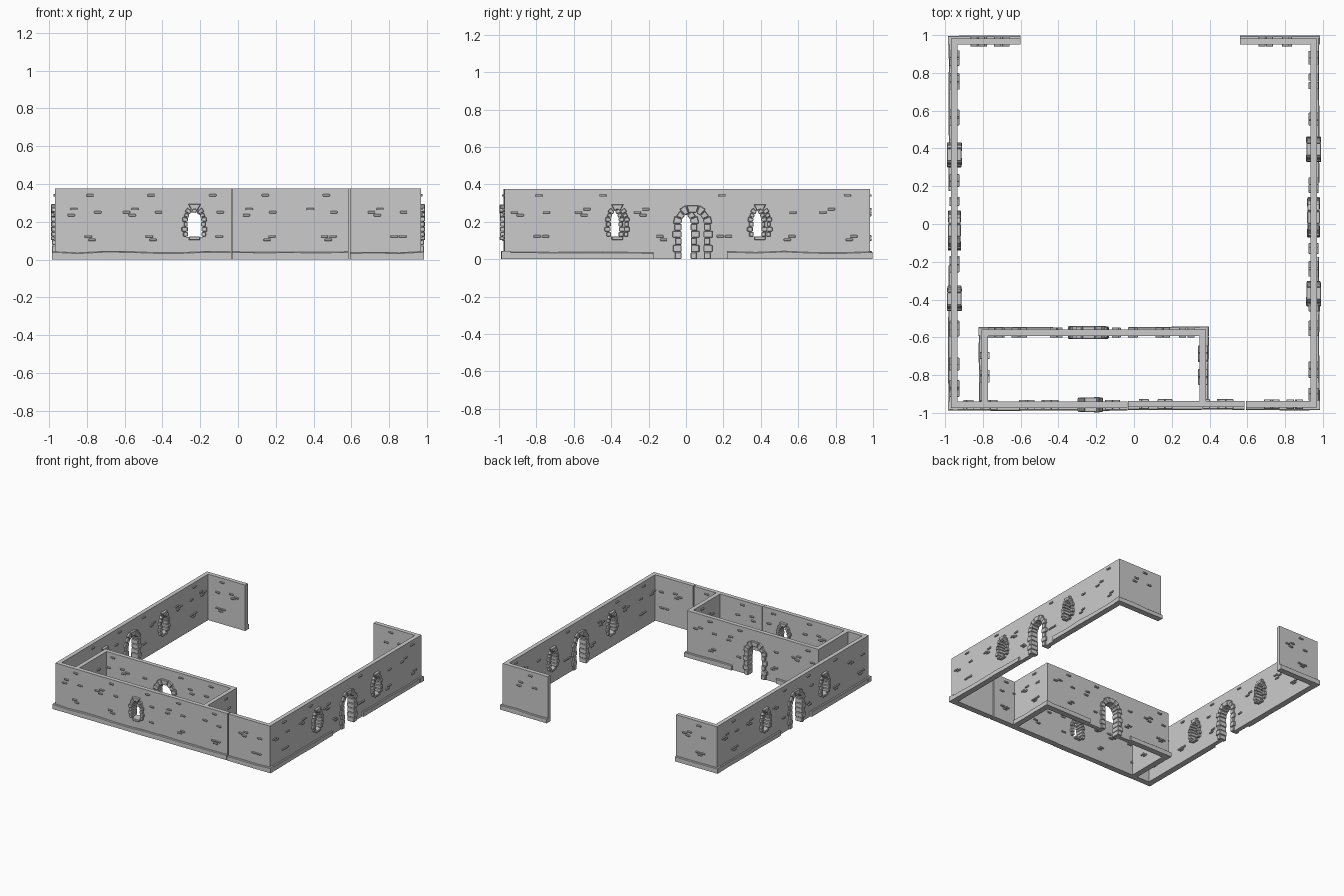
import bpy, bmesh, random
from math import radians, cos, sin, asin, atan2
from mathutils import Matrix, Vector

if "Cube" in bpy.data.objects:
    bpy.data.objects.remove(bpy.data.objects["Cube"])

random.seed(4)
H, T = 0.375, 0.017          # wall height, half thickness
# opening shapes: half width, bottom, spring height, arch rise, stone size, half depth
WINDOW = (0.036, 0.12, 0.20, 0.068, 0.028, 0.039)
DOOR = (0.060, 0.0, 0.19, 0.060, 0.042, 0.034)


def frame(angle, offset):
    # local u runs along the wall, v is up, w points outward
    return (Matrix.Rotation(radians(angle), 4, 'Z') @ Matrix.Rotation(radians(90), 4, 'X')
            @ Matrix.Translation((0, 0, offset)))


def add_object(name, bm, mat, bevel=0):
    bmesh.ops.recalc_face_normals(bm, faces=bm.faces)
    me = bpy.data.meshes.new(name)
    bm.to_mesh(me)
    bm.free()
    ob = bpy.data.objects.new(name, me)
    ob.matrix_world = mat
    bpy.context.collection.objects.link(ob)
    if bevel:
        mod = ob.modifiers.new("chipped_edges", 'BEVEL')
        mod.width, mod.segments = bevel, 1
    return ob


def prism(bm, pts, w0, w1):
    a = [bm.verts.new((u, v, w0)) for u, v in pts]
    b = [bm.verts.new((u, v, w1)) for u, v in pts]
    bm.faces.new(a[::-1])
    bm.faces.new(b)
    for i in range(len(a)):
        j = (i + 1) % len(a)
        bm.faces.new((a[i], a[j], b[j], b[i]))


def box(bm, u0, u1, v0, v1, w0, w1):
    prism(bm, [(u0, v0), (u1, v0), (u1, v1), (u0, v1)], w0, w1)


def arch_data(kind):
    a, _, _, rise, _, _ = kind
    r = (a * a + rise * rise) / (2 * a)
    return r, a - r, asin(min(1, rise / r))


def opening_outline(c, kind, grow):
    a, bottom, spring = kind[:3]
    r, cu, end = arch_data(kind)
    r += grow
    end = atan2((r * r - cu * cu) ** 0.5, -cu)
    half = [(cu + r * cos(end * i / 6), spring + r * sin(end * i / 6)) for i in range(7)]
    right = [(a + grow, bottom)] + half
    left = [(-u, v) for u, v in right[-2::-1]]
    return [(c + u, v) for u, v in right + left]


def surround(bm, c, kind):
    a, bottom, spring, rise, s, d = kind
    r, cu, end = arch_data(kind)
    n = 5 if kind is DOOR else 3
    step = (spring - bottom) / n
    last = end * (0.78 if kind is DOOR else 0.76)
    for side in (1, -1):
        # jamb stones, alternately long and short
        for i in range(n):
            out = a + s * (1.1 if i % 2 else 0.8) + random.uniform(-.002, .002)
            dd = d + random.uniform(-.004, .001)
            inn = a + random.uniform(-.002, .002)
            v0, v1 = bottom + i * step + .001, bottom + (i + 1) * step - .001
            prism(bm, [(c + side * inn, v0), (c + side * out, v0),
                       (c + side * out, v1), (c + side * inn, v1)], -dd, dd)
        # arch wedge stones
        for i in range(3):
            t0, t1 = last * i / 3 + .015, last * (i + 1) / 3 - .015
            ro = r + s * (0.85 if i % 2 else 1.05)
            dd = d + random.uniform(-.004, .001)
            prism(bm, [(c + side * (cu + q * cos(t)), spring + q * sin(t))
                       for q, t in ((r, t0), (ro, t0), (ro, t1), (r, t1))], -dd, dd)
    # keystone
    t = last + .02
    iu, iv = cu + r * cos(t), spring + r * sin(t)
    ou, ov = cu + (r + s) * cos(t), spring + (r + s) * sin(t)
    ov = max(ov, spring + rise + s * 0.9)
    prism(bm, [(c + iu, iv), (c + ou, ov), (c - ou, ov), (c - iu, iv),
               (c, spring + rise)], -d, d)
    if kind is WINDOW:   # sill
        box(bm, c - .03, c + .03, .103, .121, -d, d)


def plinth(bm, u0, u1):
    # rough footing strip on the outer face
    n = max(2, int((u1 - u0) / 0.13))
    rings = []
    for i in range(n + 1):
        u = u0 + (u1 - u0) * i / n
        h, d = random.uniform(.034, .043), random.uniform(.029, .033)
        rings.append([bm.verts.new((u, v, w)) for v, w in
                      ((0, -T), (0, d), (h - .004, d), (h, d - .005), (h, -T + .001))])
    for p, q in zip(rings, rings[1:]):
        for k in range(5):
            bm.faces.new((p[k], q[k], q[(k + 1) % 5], p[(k + 1) % 5]))
    bm.faces.new(rings[0])
    bm.faces.new(rings[-1][::-1])


BRICKS = [(.04, .34), (-.09, .25), (-.045, .267), (-.06, .235), (.08, .25),
          (.03, .122), (.075, .122), (.05, .104)]


def wall(name, angle, offset, u0, u1, openings=(), footings=()):
    mat = frame(angle, offset)
    # flat outline with holes, thickened
    outline = [(u0, 0)]
    holes = []
    for c, kind in openings:
        o = opening_outline(c, kind, .008)
        if kind is DOOR:
            outline += o[::-1]
        else:
            holes.append(o)
    outline += [(u1, 0), (u1, H), (u0, H)]
    cu = bpy.data.curves.new(name, 'CURVE')
    cu.dimensions, cu.fill_mode, cu.extrude = '2D', 'BOTH', T
    for loop in [outline] + holes:
        sp = cu.splines.new('POLY')
        sp.points.add(len(loop) - 1)
        for p, (u, v) in zip(sp.points, loop):
            p.co = (u, v, 0, 1)
        sp.use_cyclic_u = True
    tmp = bpy.data.objects.new(name + "_outline", cu)
    bpy.context.collection.objects.link(tmp)
    me = bpy.data.meshes.new_from_object(tmp.evaluated_get(bpy.context.evaluated_depsgraph_get()))
    bm = bmesh.new()
    bm.from_mesh(me)
    bpy.data.objects.remove(tmp)
    bmesh.ops.remove_doubles(bm, verts=bm.verts, dist=1e-5)
    for f in bm.faces:
        f.smooth = False
    add_object(name, bm, mat)
    # opening surrounds
    if openings:
        bm = bmesh.new()
        for c, kind in openings:
            surround(bm, c, kind)
        add_object(name + "_surround_stones", bm, mat, .003)
    # footing
    bm = bmesh.new()
    for a, b in footings or [(u0 - .015, u1 + .015)]:
        plinth(bm, a, b)
    add_object(name + "_footing", bm, mat)
    # scattered raised bricks showing on both faces
    bm = bmesh.new()
    bays = max(1, round((u1 - u0) / 0.32))
    for k in range(bays):
        c = u0 + (u1 - u0) * (k + .5) / bays + random.uniform(-.02, .02)
        for du, v in BRICKS:
            u = c + du
            near = any(abs(u - oc) < (.14 if kd is DOOR else .10) and v < .31 for oc, kd in openings)
            if u0 + .04 < u < u1 - .04 and not near and random.random() < .85:
                box(bm, u - .019, u + .019, v - .006, v + .006, -.026, .026)
    add_object(name + "_raised_bricks", bm, mat, .002)


# outer side walls: the left one is the right one turned half round
for nm, ang in (("right_wall", 90), ("left_wall", 270)):
    wall(nm, ang, 0.951, -0.97, 0.975,
         [(-0.367, WINDOW), (0.035, DOOR), (0.395, WINDOW)], [(-0.985, -0.175), (0.22, 0.985)])
# front wall in three lengths
wall("front_wall_left", 0, 0.957, -0.968, -0.034, [(-0.23, WINDOW)], [(-0.984, -0.034)])
wall("front_wall_middle", 0, 0.953, -0.033, 0.585, (), [(-0.033, 0.585)])
wall("front_wall_right", 0, 0.954, 0.592, 0.968, (), [(0.592, 0.984)])
# short back returns
wall("back_wall_right", 180, 0.966, -0.968, -0.56, (), [(-0.984, -0.56)])
wall("back_wall_left", 180, 0.966, 0.60, 0.968, (), [(0.60, 0.984)])
# inner room
wall("room_back_wall", 180, -0.575, -0.38, 0.807, [(0.24, DOOR)], [(-0.397, 0.03), (0.43, 0.823)])
wall("room_left_wall", 270, 0.79, 0.56, 0.945, (), [(0.545, 0.945)])
wall("room_right_wall", 90, 0.365, -0.945, -0.56, (), [(-0.945, -0.545)])
